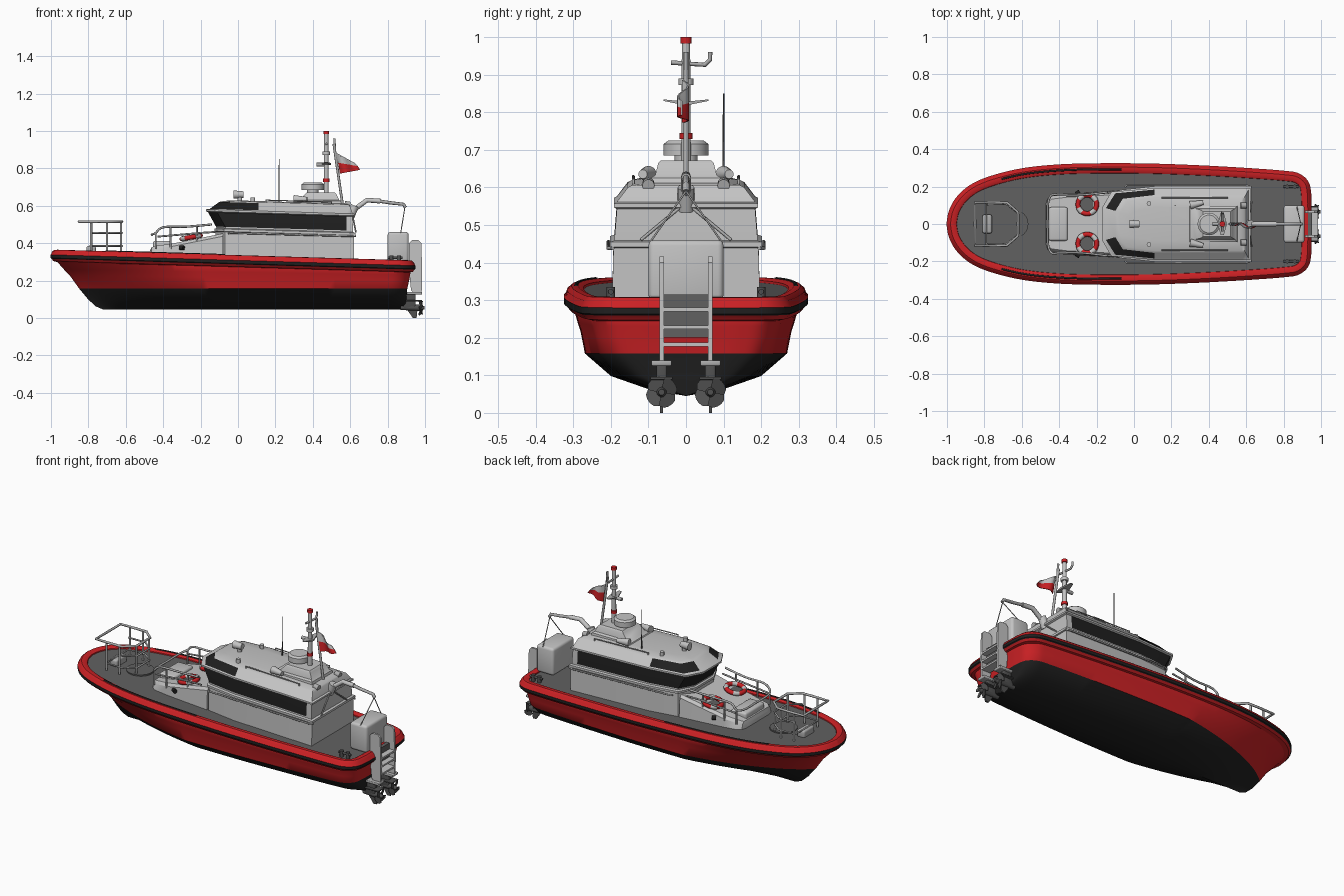
import bpy, bmesh, math
from mathutils import Vector

if "Cube" in bpy.data.objects:
    bpy.data.objects.remove(bpy.data.objects["Cube"])

def material(name, r, g, b):
    m = bpy.data.materials.new(name)
    m.diffuse_color = (r, g, b, 1)
    m.use_nodes = True
    m.node_tree.nodes["Principled BSDF"].inputs["Base Color"].default_value = m.diffuse_color
    return m

RED = material("red", 0.6, 0.015, 0.018)
BLACK = material("black", 0.014, 0.014, 0.014)
DECK = material("deck grey", 0.12, 0.12, 0.12)
LIGHT = material("light grey", 0.55, 0.55, 0.55)
METAL = material("rail grey", 0.42, 0.42, 0.42)
DARK = material("dark metal", 0.08, 0.08, 0.08)

def finish(name, mesh, mats, angle=35):
    for m in mats:
        mesh.materials.append(m)
    ob = bpy.data.objects.new(name, mesh)
    bpy.context.collection.objects.link(ob)
    bpy.ops.object.select_all(action='DESELECT')
    ob.select_set(True)
    bpy.context.view_layer.objects.active = ob
    bpy.ops.object.shade_smooth_by_angle(angle=math.radians(angle))
    return ob

def loft(name, rings, mats, rule=lambda r, s: 0, wrap=False, cap_mats=(0, 0)):
    bm = bmesh.new()
    vs = [[bm.verts.new(p) for p in ring] for ring in rings]
    n, k = len(rings[0]), len(rings)
    for r in range(k if wrap else k - 1):
        for s in range(n):
            a, b = vs[r], vs[(r + 1) % k]
            f = bm.faces.new((a[s], a[(s + 1) % n], b[(s + 1) % n], b[s]))
            f.material_index = rule(r, s)
    if not wrap:
        for ring, mi in zip((vs[0], vs[-1]), cap_mats):
            bm.faces.new(ring).material_index = mi
    bmesh.ops.remove_doubles(bm, verts=bm.verts, dist=1e-5)
    bmesh.ops.recalc_face_normals(bm, faces=bm.faces)
    me = bpy.data.meshes.new(name)
    bm.to_mesh(me)
    bm.free()
    return finish(name, me, mats)

def box(name, x, y, z, mat, bevel=0.0):
    # x, y, z are (low, high) pairs
    bm = bmesh.new()
    bmesh.ops.create_cube(bm, size=1)
    for v in bm.verts:
        v.co = [(q[0] + q[1]) / 2 + c * (q[1] - q[0]) for q, c in zip((x, y, z), v.co)]
    if bevel:
        bmesh.ops.bevel(bm, geom=bm.edges[:], offset=bevel, segments=3, profile=0.5, affect='EDGES')
    me = bpy.data.meshes.new(name)
    bm.to_mesh(me)
    bm.free()
    return finish(name, me, [mat])

def rod(name, p, q, r, mat, r2=None, sides=20):
    p, q = Vector(p), Vector(q)
    bm = bmesh.new()
    bmesh.ops.create_cone(bm, cap_ends=True, segments=sides, radius1=r,
                          radius2=r if r2 is None else r2, depth=(q - p).length)
    rot = (q - p).to_track_quat('Z', 'Y')
    for v in bm.verts:
        v.co = rot @ v.co + (p + q) / 2
    me = bpy.data.meshes.new(name)
    bm.to_mesh(me)
    bm.free()
    return finish(name, me, [mat])

def smooth(pts, n=6):
    # Catmull-Rom through the points
    pts = [Vector(p) for p in pts]
    out = []
    for i in range(len(pts) - 1):
        a, b, c, d = pts[max(i - 1, 0)], pts[i], pts[i + 1], pts[min(i + 2, len(pts) - 1)]
        for j in range(n):
            t = j / n
            out.append(0.5 * (2 * b + (c - a) * t + (2 * a - 5 * b + 4 * c - d) * t * t
                              + (3 * b - a - 3 * c + d) * t ** 3))
    return out + [pts[-1]]

def tube(name, pts, r, mat, closed=False):
    cu = bpy.data.curves.new(name + "_path", 'CURVE')
    cu.dimensions = '3D'
    cu.bevel_depth, cu.bevel_resolution, cu.use_fill_caps = r, 2, True
    sp = cu.splines.new('POLY')
    sp.points.add(len(pts) - 1)
    for a, p in zip(sp.points, pts):
        a.co = (*p, 1)
    sp.use_cyclic_u = closed
    tmp = bpy.data.objects.new(name + "_path", cu)
    me = bpy.data.meshes.new_from_object(tmp)
    bpy.data.objects.remove(tmp)
    return finish(name, me, [mat], 60)

# Plan outline of the boat, bow to stern, then mirrored to a closed ring
half = smooth([(-1, 0), (-0.985, .075), (-0.94, .15), (-0.86, .215), (-0.74, .262), (-0.58, .298), (-0.38, .317),
               (-0.15, .322), (0.1, .32), (0.35, .311), (0.6, .297), (0.8, .282), (0.88, .268),
               (0.93, .225), (0.945, .16), (0.947, .08), (0.947, 0)])
outline = half + [Vector((p.x, -p.y)) for p in half[-2:0:-1]]
sheer = lambda x: 0.335 - 0.03 * x

def inset(d):
    out, n = [], len(outline)
    for i, p in enumerate(outline):
        t = (outline[(i + 1) % n] - outline[i - 1]).normalized()
        out.append(p + Vector((t.y, -t.x)) * d)
    return out

# Hull: levels from deck down to keel
def level(bow, stern, s, fine, zf):
    ring = []
    for p in outline:
        u = (p.x + 1) / 1.947
        x = bow + (stern - bow) * u
        ring.append((x, p.y * s * min(1, u / 0.4 + 0.02) ** fine, zf(x)))
    return ring
hull = [level(-0.96, 0.915, .9, 0, lambda x: sheer(x) - .012),
        level(-0.975, 0.925, .93, 0, lambda x: sheer(x) - .055),
        level(-0.93, 0.92, .9, .12, lambda x: .245 - .015 * x),
        level(-0.90, 0.915, .87, .22, lambda x: .215 - .015 * x),
        level(-0.85, 0.905, .835, .4, lambda x: .158),
        level(-0.80, 0.9, .62, .5, lambda x: .098),
        level(-0.76, 0.898, .3, .6, lambda x: .062),
        level(-0.72, 0.895, 0, 1, lambda x: .045)]
loft("hull", hull, [RED, BLACK, DECK], lambda r, s: 1 if r >= 4 else 0, cap_mats=(2, 1))

# Fender around the gunwale, with a black rubbing stripe
prof = [(.055, -.03), (.05, -.006), (.036, .001), (.018, 0), (.006, -.01), (.001, -.024), (-.003, -.027),
        (-.003, -.044), (.003, -.048), (.012, -.06), (.04, -.066)]
rings = [[(p.x, p.y, sheer(p.x) + dz) for p in inset(d)] for d, dz in prof]
loft("fender", rings, [RED, BLACK], lambda r, s: 1 if 6 <= r <= 7 else 0, wrap=True)
for sg in (1, -1):
    pad = [(p.x, sg * p.y, sheer(p.x) - .001) for p in inset(.03)[:len(half)] if -.72 < p.x < -.05]
    tube("fender_grip", pad, .006, BLACK)

# Cabin: stacked plan rings with a chamfered front
def plan(z, xf, xa, w, c=.085, ch=.05):
    h = [(xf, -c), (xf + ch, -w + .02), (.11, -w), (.58, -w), (xa, -w)]
    h += [(x, -y) for x, y in h[::-1]]
    k = 0.03 if z > .35 else 0
    return [(x, y, z - k * (x + .15)) for x, y in h]
cabin = [plan(.29, -.12, .62, .197), plan(.462, -.12, .62, .193), plan(.465, -.125, .627, .202),
         plan(.478, -.125, .627, .202), plan(.482, -.115, .615, .19), plan(.49, -.118, .615, .19),
         plan(.565, -.16, .612, .184), plan(.57, -.172, .622, .192), plan(.58, -.172, .622, .192),
         plan(.584, -.15, .612, .184), plan(.622, -.10, .598, .155, .07, .04),
         plan(.628, -.075, .59, .143, .06, .04), plan(.633, -.03, .55, .09, .04, .03)]
glass = {5: {0, 1, 2, 6, 7, 8, 9}, 9: {0, 1, 7, 8}}
loft("cabin", cabin, [LIGHT, BLACK], lambda r, s: int(s in glass.get(r, ())))

# Forward trunk, bench and life rings
def section(x, w, t):
    h = [(-w, .3), (-w + .008, t - .015), (-w + .022, t)]
    return [(x, y, z) for y, z in h + [(-y, z) for y, z in h[::-1]]]
loft("forward_trunk", [section(-.47, .115, .362), section(-.462, .14, .378), section(-.44, .155, .386),
                       section(-.36, .165, .396), section(-.08, .18, .452)], [LIGHT])
box("front_bench", (-.455, -.355), (-.09, .09), (.36, .412), LIGHT, .012)
for sg in (1, -1):
    c = Vector((-.25, sg * .105, .432))
    ring = [c + Vector((.05 * math.cos(a), .05 * math.sin(a), .009 * math.cos(a)))
            for a in [i * math.tau / 32 for i in range(32)]]
    tube("life_ring", ring, .013, RED, True)
    rod("ring_centre", c - Vector((0, 0, .012)), c - Vector((0, 0, .008)), .04, DECK)
    for i in (2, 10, 18, 26):
        tube("ring_band", ring[i:i + 4], .0142, LIGHT)
    # Trunk handrails
    y = sg * .155
    tube("trunk_rail", smooth([(-.46, 0, .445), (-.46, y * .7, .446), (-.44, y, .455), (-.40, y, .485),
                               (-.28, y, .488), (-.14, y * 1.1, .50)], 5), .006, METAL)
    tube("trunk_low_rail", [(-.43, y, .435), (-.2, y * 1.05, .455), (-.12, y * 1.1, .46)], .005, METAL)
    for x, t in ((-.44, .455), (-.36, .485), (-.22, .49)):
        rod("trunk_post", (x, y, .37), (x, y, t), .005, METAL)
    # Side grab rails and vents on the house
    tube("house_rail", [(-.05, sg * .195, .452), (-.04, sg * .207, .455), (.6, sg * .207, .438),
                        (.63, sg * .195, .438)], .005, METAL)
    rod("side_vent", (-.31, sg * .16, .375), (-.29, sg * .172, .375), .012, BLACK)
    # Bollards
    for x in (.82, .86):
        rod("bollard", (x, sg * .2, .29), (x, sg * .2, .335), .011, DARK)
    rod("bollard_bar", (.8, sg * .2, .322), (.88, sg * .2, .322), .007, DARK)

# Bow pulpit and hatch
rod("bow_hatch", (-.64, 0, .33), (-.64, 0, .349), .075, DECK, sides=40)
def pulpit(z, x0, x1, w):
    h = [(x0, 0), (x0, w), (x0 + .1, w + .002), (x1 - .06, w), (x1, w * .55), (x1, 0)]
    return [(x, y, z) for x, y in h] + [(x, -y, z) for x, y in h[-2:0:-1]]
tube("pulpit_top", pulpit(.515, -.85, -.62, .115), .007, METAL, True)
tube("pulpit_middle", pulpit(.455, -.79, -.62, .105)[1:-1], .005, METAL)
tube("pulpit_foot", pulpit(.385, -.79, -.62, .105), .005, METAL, True)
for sg in (1, -1):
    for x, y in ((-.785, .11), (-.7, .11), (-.625, .06)):
        rod("pulpit_post", (x, sg * y, .34), (x, sg * y, .515), .006, METAL)
box("anchor_winch", (-.81, -.76), (-.05, .05), (.34, .385), METAL, .01)

# Roof equipment
def slab(z, x0, x1, w):
    return [(x0, -w, z), (x1, -w, z), (x1, w, z), (x0, w, z)]
loft("radar_base", [slab(.59, .28, .56, .1), slab(.625, .30, .55, .095), slab(.632, .33, .54, .082),
                    slab(.664, .36, .525, .074), slab(.672, .37, .515, .066)], [LIGHT])
rod("radar_neck", (.4, 0, .66), (.4, 0, .69), .03, LIGHT)
rod("radar_dome", (.4, 0, .685), (.4, 0, .715), .06, LIGHT, sides=32)
rod("radar_cap", (.4, 0, .715), (.4, 0, .724), .06, LIGHT, .048, 32)
rod("whip_antenna", (.22, .1, .61), (.22, .1, .85), .003, DARK, .002)
rod("searchlight_foot", (.01, 0, .62), (.01, 0, .65), .012, LIGHT)
rod("searchlight", (-.025, 0, .66), (.03, 0, .66), .022, LIGHT, .017)
for sg in (1, -1):
    rod("roof_lamp", (.08, sg * .11, .61), (.08, sg * .11, .645), .012, LIGHT)
    rod("horn", (.3, sg * .1, .635), (.37, sg * .115, .635), .022, LIGHT, .012)
    rod("aft_lamp", (.57, sg * .1, .61), (.6, sg * .1, .605), .016, METAL)
    tube("roof_rail", [(.15, sg * .14, .61), (.15, sg * .14, .63), (.5, sg * .14, .62), (.5, sg * .14, .6)],
         .004, METAL)

# Mast, lights and flag
rod("mast", (.472, 0, .66), (.472, 0, .99), .013, LIGHT, .011)
rod("mast_cap", (.472, 0, .983), (.472, 0, 1.0), .015, RED)
rod("mast_red_light", (.472, 0, .728), (.472, 0, .745), .017, RED)
rod("mast_collar", (.472, 0, .872), (.472, 0, .89), .02, LIGHT)
loft("mast_wing", [[(.472 - c, y, .818 + abs(y) * .2), (.472 + c, y, .818 + abs(y) * .2),
                    (.472 + c, y, .828 + abs(y) * .1), (.472 - c, y, .828 + abs(y) * .1)]
                   for y, c in ((-.06, .008), (0, .025), (.06, .008))], [METAL])
rod("mast_bracket", (.472, 0, .82), (.42, 0, .82), .01, METAL)
tube("mast_yard", [(.472, -.04, .932), (.472, .05, .926), (.472, .064, .94), (.472, .064, .96)], .006, METAL)
rod("flag_staff", (.512, 0, .93), (.56, 0, .6), .007, METAL)
rod("aerial", (.52, .0, .88), (.515, 0, .96), .006, METAL)
flag = []
for i in range(9):
    u = i / 8
    y = .014 * math.sin(6 * u) - .008
    col = [(.522 + .1 * u, .885 - .055 * u), (.535 + .105 * u, .83 - .018 * u), (.545 + .108 * u, .772 + .02 * u)]
    flag.append([(x, y - .002, z) for x, z in col] + [(x, y + .002, z) for x, z in col[::-1]])
loft("flag", flag, [LIGHT, RED], lambda r, s: int(s in (1, 2, 3)))

# Davit crane with wires, stern locker
rod("davit_base", (.6, 0, .54), (.625, 0, .6), .022, LIGHT)
tube("davit_arm", [(.615, 0, .575), (.69, 0, .63), (.76, 0, .625)], .013, LIGHT)
tube("davit_jib", [(.72, 0, .63), (.82, 0, .615), (.885, 0, .608), (.895, 0, .59)], .009, METAL)
for sg in (1, -1):
    rod("davit_wire", (.892, 0, .59), (.87, sg * .095, .455), .0025, METAL)
    rod("davit_stay", (.61, 0, .56), (.63, sg * .12, .46), .004, METAL)
box("stern_locker", (.8, .912), (-.1, .1), (.3, .46), LIGHT, .015)

# Stern ladder and drives
box("stern_step_panel", (.93, .952), (-.058, .058), (.2, .315), DECK)
for z in (.275, .228, .182):
    box("ladder_step", (.93, .985), (-.065, .065), (z - .005, z + .005), LIGHT)
for sg in (1, -1):
    y = sg * .065
    loft("ladder_side", [[(x, y + d, z) for x, z in ((.925, .15), (.915, .25), (.915, .4), (.93, .416), (.965, .416),
                                                    (.98, .4), (.985, .25), (.982, .13), (.94, .13))]
                         for d in (-.006, .006)], [LIGHT])
    box("ladder_foot", (.9, .985), (y - .027, y + .027), (.125, .14), METAL, .004)
    box("drive_leg", (.885, .95), (y - .014, y + .014), (.05, .13), DARK, .006)
    box("drive_plate", (.865, .985), (y - .03, y + .03), (.088, .096), DARK, .003)
    rod("drive_pod", (.87, y, .055), (.975, y, .055), .012, DARK, .018)
    rod("prop_hub", (.97, y, .055), (.998, y, .055), .015, DARK, .008)
    loft("drive_skeg", [[(x, y + d, z) for x, z in ((.9, .05), (.96, .05), (.955, 0), (.935, 0))]
                        for d in (-.004, .004)], [DARK])
    # Propeller blades
    for k in range(4):
        a = k * math.tau / 4 + .6
        blade = []
        for r, w in ((.01, .012), (.026, .026), (.038, .018), (.042, .006)):
            e, t = Vector((0, math.cos(a), math.sin(a))), Vector((.4, -math.sin(a), math.cos(a)))
            c = Vector((.975, y, .055)) + e * r
            blade.append([c - t * w, c + t * w, c + t * w + Vector((.004, 0, 0)), c - t * w + Vector((.004, 0, 0))])
        loft("propeller_blade", blade, [DARK])
